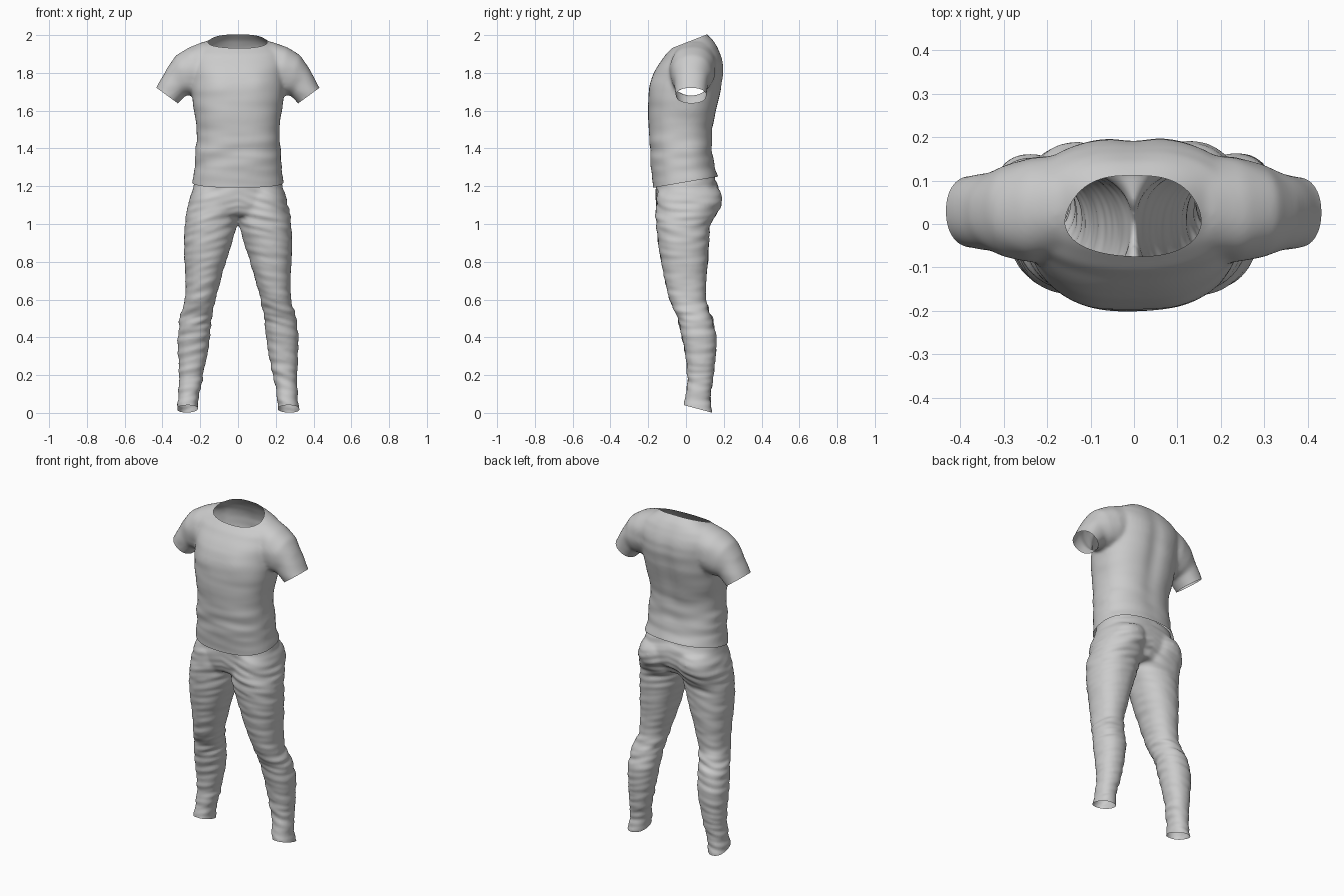
import bpy, bmesh, math
from mathutils import Vector, noise

if "Cube" in bpy.data.objects:
    bpy.data.objects.remove(bpy.data.objects["Cube"])


def loft(bm, sections, power=2.2, n=48):
    """Closed tube through (centre, half_axis_a, half_axis_b) sections."""
    rings = []
    for c, a, b in sections:
        ring = []
        for i in range(n):
            t = 2 * math.pi * i / n
            ca, sa = math.cos(t), math.sin(t)
            u = math.copysign(abs(ca) ** (2 / power), ca)
            v = math.copysign(abs(sa) ** (2 / power), sa)
            ring.append(bm.verts.new(Vector(c) + Vector(a) * u + Vector(b) * v))
        rings.append(ring)
    faces = [bm.faces.new(rings[0]), bm.faces.new(rings[-1])]
    for r, s in zip(rings, rings[1:]):
        for i in range(n):
            j = (i + 1) % n
            faces.append(bm.faces.new((r[i], r[j], s[j], s[i])))
    bmesh.ops.recalc_face_normals(bm, faces=faces)


def level(z, x0, x1, y0, y1):
    """Horizontal section from its x and y limits."""
    return (((x0 + x1) / 2, (y0 + y1) / 2, z),
            ((x1 - x0) / 2, 0, 0), (0, (y1 - y0) / 2, 0))


def garment(name, bm, cuts, wrinkle, voxel=0.009):
    """Fuse the tubes into one skin, add folds, then cut the openings."""
    me = bpy.data.meshes.new(name)
    bm.to_mesh(me)
    bm.free()
    ob = bpy.data.objects.new(name, me)
    bpy.context.collection.objects.link(ob)
    rm = ob.modifiers.new("fuse", 'REMESH')
    rm.mode = 'VOXEL'
    rm.voxel_size = voxel
    sm = ob.modifiers.new("soften", 'SMOOTH')
    sm.factor, sm.iterations = 0.5, 14
    dg = bpy.context.evaluated_depsgraph_get()
    fused = bpy.data.meshes.new_from_object(ob.evaluated_get(dg))
    ob.modifiers.clear()
    bm = bmesh.new()
    bm.from_mesh(fused)
    bm.normal_update()
    moves = [wrinkle(v.co, v.normal) for v in bm.verts]
    for v, m in zip(bm.verts, moves):
        v.co += m
    for point, normal, test in cuts:
        faces = [f for f in bm.faces if test(f.calc_center_median())]
        geom = set(faces)
        for f in faces:
            geom.update(f.edges)
            geom.update(f.verts)
        bmesh.ops.bisect_plane(bm, geom=list(geom), plane_co=point,
                               plane_no=normal, clear_outer=True)
    for f in bm.faces:
        f.smooth = True
    bm.to_mesh(fused)
    bm.free()
    ob.data = fused
    fused.name = name
    return ob


def bump(d, w):
    return math.exp(-(d / w) ** 2)


# Shirt body: z, half width, front y, back y
bm = bmesh.new()
body = [(1.10, .247, -.17, .185), (1.20, .246, -.176, .18), (1.25, .238, -.181, .172),
        (1.30, .231, -.186, .153), (1.40, .226, -.191, .138), (1.50, .216, -.197, .143),
        (1.60, .234, -.202, .164), (1.70, .246, -.198, .188), (1.75, .247, -.189, .196),
        (1.80, .25, -.17, .201), (1.85, .255, -.142, .2), (1.90, .25, -.107, .187),
        (1.94, .215, -.067, .167), (1.97, .16, -.03, .147), (2.0, .11, 0, .118),
        (2.03, .06, .03, .09)]
loft(bm, [level(z, -w, w, a, b) for z, w, a, b in body], 2.35)

# Short sleeves: upper x, z; lower x, z; front y, back y
sleeve = [(.18, 1.965, .12, 1.74, -.07, .16), (.26, 1.935, .20, 1.69, -.088, .155),
          (.33, 1.89, .25, 1.68, -.078, .138), (.38, 1.82, .275, 1.682, -.062, .118),
          (.432, 1.722, .318, 1.638, -.054, .11), (.472, 1.667, .358, 1.583, -.052, .11)]
for s in (-1, 1):
    loft(bm, [((s * (ux + lx) / 2, (a + b) / 2, (uz + lz) / 2),
               (s * (ux - lx) / 2, 0, (uz - lz) / 2), (0, (b - a) / 2, 0))
              for ux, uz, lx, lz, a, b in sleeve])


def shirt_folds(p, n):
    amp = .003 + .007 * bump(p.z - 1.36, .12)
    m = n * amp * noise.noise(Vector((p.x * 5, p.y * 5, p.z * 17)))
    if p.y > .06:      # spine groove
        m.y -= .012 * bump(p.x, .05) * bump(p.z - 1.7, .25)
    if p.y < -.05:     # chest
        m.y -= .006 * bump(abs(p.x) - .11, .06) * bump(p.z - 1.74, .07)
    return m


shirt_cuts = [((0, -.175, 1.192), (0, .06, -.35), lambda c: c.z < 1.4),
              ((0, -.07, 1.933), (0, -.07, .18), lambda c: c.z > 1.88)]
for s in (-1, 1):
    shirt_cuts.append(((s * .375, .03, 1.68), (s * .59, 0, -.81),
                       lambda c, s=s: c.x * s > .275 and c.z > 1.5))
garment("shirt", bm, shirt_cuts, shirt_folds)

# Trouser hips: z, half width, front y, back y
bm = bmesh.new()
hips = [(1.04, .262, -.135, .12), (1.10, .262, -.157, .168), (1.15, .25, -.16, .177),
        (1.20, .236, -.16, .17), (1.25, .225, -.155, .15), (1.34, .212, -.15, .125)]
loft(bm, [level(z, -w, w, a, b) for z, w, a, b in hips], 2.4)

# Trouser legs: z, inner x, outer x, front y, back y
leg = [(1.19, .01, .23, -.14, .17), (1.15, .0, .252, -.155, .19), (1.10, -.005, .267, -.158, .187),
       (1.05, -.005, .275, -.16, .16), (1.0, .004, .282, -.158, .128), (.9, .032, .287, -.148, .122),
       (.8, .063, .284, -.132, .117), (.7, .092, .277, -.113, .107), (.6, .121, .281, -.088, .106),
       (.5, .138, .31, -.043, .14), (.4, .148, .322, -.022, .162), (.3, .164, .318, -.003, .158),
       (.2, .184, .312, .008, .147), (.1, .203, .313, 0, .131), (.03, .213, .324, -.017, .134),
       (-.06, .218, .335, -.03, .142)]
for s in (-1, 1):
    loft(bm, [level(z, s * a, s * b, c, d) for z, a, b, c, d in leg], 2.2)


def trouser_folds(p, n):
    amp = (.004 + .007 * bump(p.z - .53, .1) + .005 * bump(p.z - 1.05, .1)
           + .004 * bump(p.z - .15, .12))
    slant = p.z + .25 * abs(p.x)
    return n * amp * noise.noise(Vector((p.x * 7, p.y * 7, slant * 32)))


garment("trousers", bm,
        [((0, 0, 1.27), (0, 0, 1), lambda c: c.z > 1.2),
         ((0, .135, .002), (0, -.04, -.15), lambda c: c.z < .15)],
        trouser_folds)
